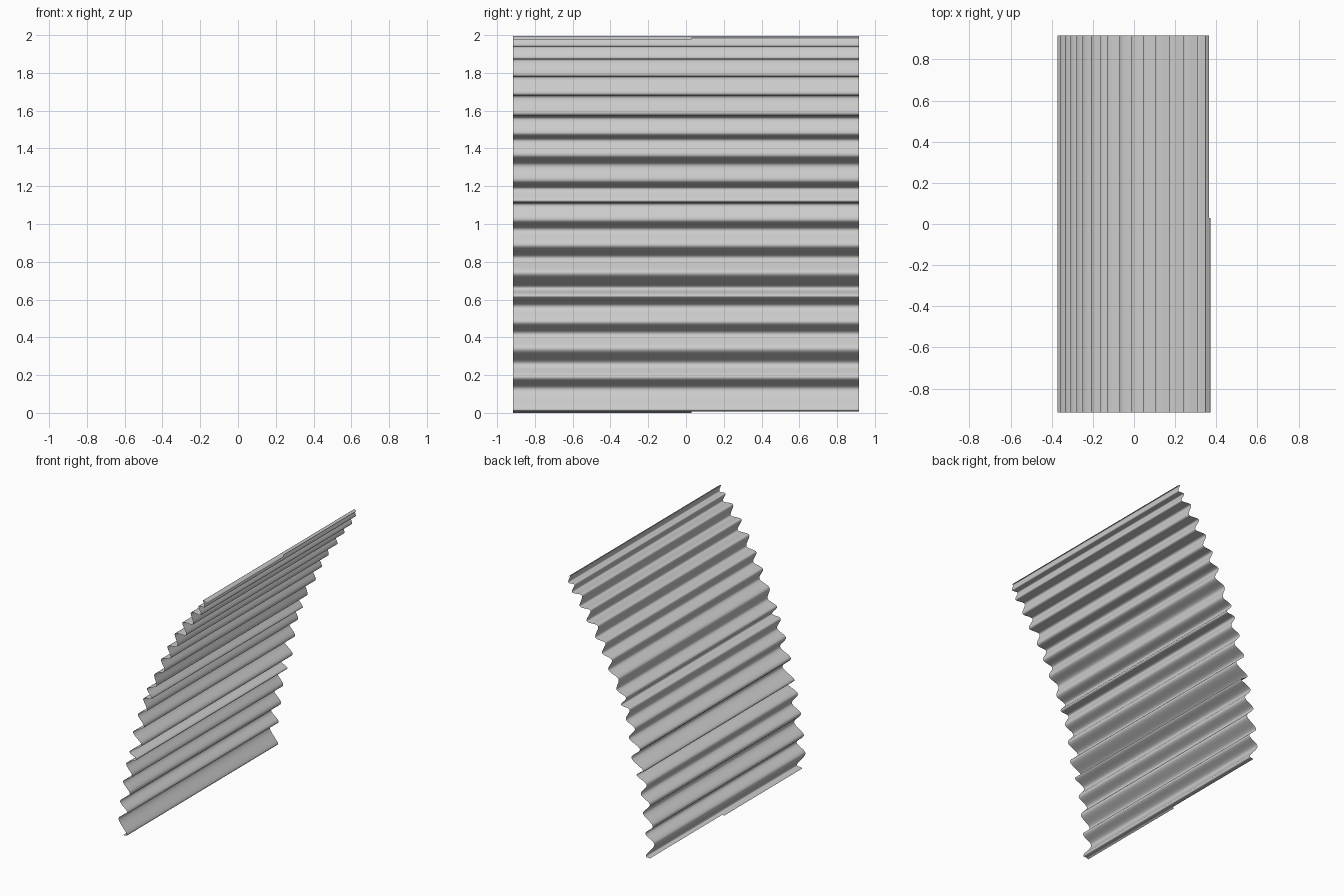
import bpy, bmesh
from mathutils import Vector

if "Cube" in bpy.data.objects:
    bpy.data.objects.remove(bpy.data.objects["Cube"])

HALF = 0.917      # half length of the sheet along y
STEPS = 8         # smooth subdivisions per ridge flank

# crest and valley points of the bowed corrugated profile (x, z), bottom to top
RIDGES = [
    (-.335, .007), (-.302, .022), (-.373, .125), (-.297, .188), (-.36, .262),
    (-.277, .337), (-.335, .42), (-.258, .48), (-.308, .565), (-.222, .618),
    (-.28, .665), (-.178, .738), (-.25, .822), (-.158, .885), (-.208, .97),
    (-.132, 1.02), (-.163, 1.103), (-.09, 1.122), (-.132, 1.188), (-.053, 1.228),
    (-.068, 1.315), (.018, 1.362), (-.012, 1.445), (.07, 1.477), (.044, 1.56),
    (.128, 1.582), (.106, 1.675), (.202, 1.687), (.17, 1.777), (.26, 1.785),
    (.242, 1.872), (.327, 1.875), (.306, 1.938), (.358, 1.942), (.345, 1.992),
    (.365, 1.984)]


def smooth_path(points, steps):
    p = [Vector(q) for q in points]
    p = [2 * p[0] - p[1]] + p + [2 * p[-1] - p[-2]]
    path = []
    for a, b, c, d in zip(p, p[1:], p[2:], p[3:]):
        for i in range(steps):
            t = i / steps
            path.append(0.5 * (2 * b + (c - a) * t + (2 * a - 5 * b + 4 * c - d) * t * t
                               + (3 * b - a - 3 * c + d) * t ** 3))
    return path + [p[-2]]


def sheet(name, path, y0, y1):
    bm = bmesh.new()
    rows = [[bm.verts.new((x, y, min(max(z, 0), 2))) for y in (y0, y1)] for x, z in path]
    for (a, b), (c, d) in zip(rows, rows[1:]):
        bm.faces.new((a, b, d, c)).smooth = True
    mesh = bpy.data.meshes.new(name)
    bm.to_mesh(mesh)
    bm.free()
    ob = bpy.data.objects.new(name, mesh)
    bpy.context.collection.objects.link(ob)
    return ob


# main corrugated panel
sheet("corrugated_sheet", smooth_path(RIDGES, STEPS), -HALF, HALF)

# narrow lips along half of the bottom and top edges
sheet("bottom_lip", [Vector((-.345, 0)), Vector(RIDGES[0])], -HALF, 0.03)
sheet("top_lip", [Vector(RIDGES[-1]), Vector((.373, 1.976))], -HALF, 0.03)
